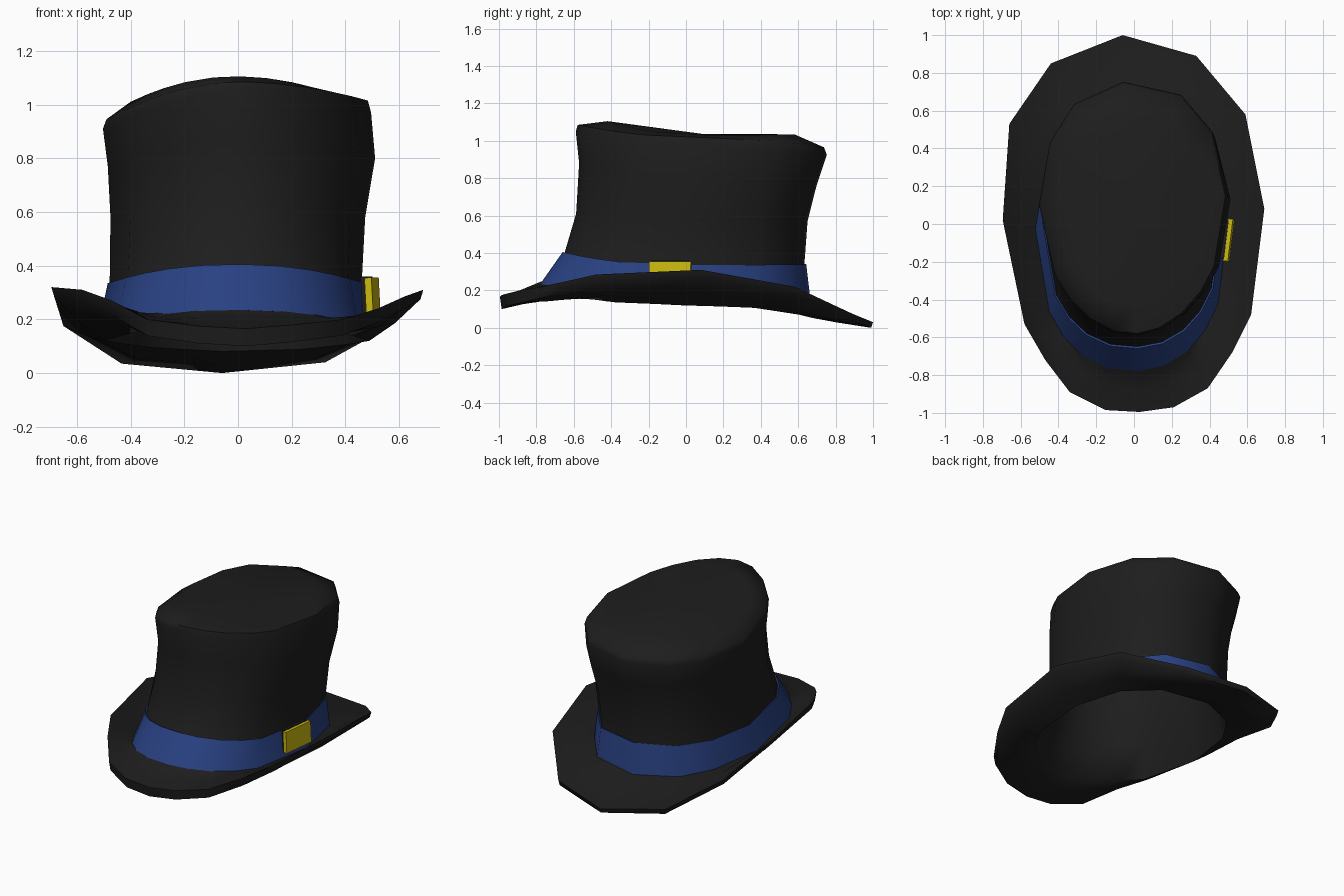
import bpy, bmesh, math

if "Cube" in bpy.data.objects:
    bpy.data.objects.remove(bpy.data.objects["Cube"])


def material(name, rgb):
    m = bpy.data.materials.new(name)
    m.diffuse_color = (*rgb, 1)
    m.use_nodes = True
    m.node_tree.nodes["Principled BSDF"].inputs["Base Color"].default_value = m.diffuse_color
    return m


BLACK = material("black felt", (0.0125, 0.0125, 0.0125))
BLUE = material("blue ribbon", (0.022, 0.053, 0.225))
YELLOW = material("yellow buckle", (0.60, 0.49, 0.005))

# Brim edge seen from the top: x, y, upper z
EDGE = [(.69, .08, .31), (.59, .58, .22), (.33, .89, .075), (-.06, 1, .03),
        (-.44, .85, .07), (-.66, .53, .21), (-.695, .02, .32), (-.58, -.53, .31),
        (-.47, -.72, .27), (-.34, -.89, .20), (-.15, -.985, .175), (.03, -.995, .165),
        (.21, -.97, .18), (.39, -.87, .20), (.52, -.68, .24), (.62, -.48, .285)]
ANGLES = [math.atan2(y, x / 0.7) for x, y, z in EDGE]


def ring(x_left, x_right, y_front, y_back, z_left, z_right, z_front, z_back, front_power=0.9):
    """Squarish oval with its own height on each of the four sides."""
    pts = []
    for a in ANGLES:
        c, s = math.cos(a), math.sin(a)
        power = 0.9 if s > 0 else front_power
        px = math.copysign(abs(c) ** power, c)
        py = math.copysign(abs(s) ** power, s)
        x = (x_left + x_right) / 2 + (x_right - x_left) / 2 * px
        y = (y_front + y_back) / 2 + (y_back - y_front) / 2 * py
        z = (z_right if c > 0 else z_left) * c * c + (z_back if s > 0 else z_front) * s * s
        pts.append((x, y, z))
    return pts


def blend(r1, r2, t, dz=0.0):
    return [(a[0] + (b[0] - a[0]) * t, a[1] + (b[1] - a[1]) * t,
             a[2] + (b[2] - a[2]) * t + dz) for a, b in zip(r1, r2)]


def loft(name, rings, mat, caps=None, closed=False, angle=40):
    bm = bmesh.new()
    loops = [[bm.verts.new(p) for p in r] for r in rings]
    n = len(ANGLES)
    pairs = list(zip(loops, loops[1:]))
    if closed:
        pairs.append((loops[-1], loops[0]))
    for lo, hi in pairs:
        for i in range(n):
            j = (i + 1) % n
            bm.faces.new((lo[i], lo[j], hi[j], hi[i]))
    if caps:
        for loop, p in zip((loops[0], loops[-1]), caps):
            tip = bm.verts.new(p)
            for i in range(n):
                bm.faces.new((loop[i], loop[(i + 1) % n], tip))
    bmesh.ops.recalc_face_normals(bm, faces=bm.faces)
    return finish(name, bm, mat, angle)


def finish(name, bm, mat, angle):
    me = bpy.data.meshes.new(name)
    bm.to_mesh(me)
    bm.free()
    ob = bpy.data.objects.new(name, me)
    bpy.context.collection.objects.link(ob)
    me.materials.append(mat)
    bpy.ops.object.select_all(action='DESELECT')
    ob.select_set(True)
    bpy.context.view_layer.objects.active = ob
    bpy.ops.object.shade_smooth_by_angle(angle=math.radians(angle))
    return ob


# Hollow hat shell: inside of the crown, under the brim, over the edge, up the crown
edge_top = EDGE
edge_low = [(x * .985, y * .99, max(0, z - (.035 + .03 * max(0, -y)))) for x, y, z in EDGE]
under = ring(-.50, .49, -.70, .63, .12, .12, .19, .08)
base = ring(-.515, .497, -.765, .66, .16, .17, .24, .14)
shell = [
    ring(-.44, .44, -.52, .66, .88, .95, 1.02, .91, 1.0),
    ring(-.43, .43, -.54, .61, .58, .60, .64, .57, 1.0),
    ring(-.44, .43, -.60, .59, .33, .33, .38, .32, .95),
    under,
    blend(under, edge_low, .5, -.012),
    edge_low,
    edge_top,
    blend(base, edge_top, .85, -.004),
    blend(base, edge_top, .45, -.006),
    base,
    ring(-.478, .462, -.65, .635, .335, .335, .40, .34),
    ring(-.475, .475, -.588, .652, .58, .58, .61, .57, 1.0),
    ring(-.485, .512, -.572, .70, .77, .80, .88, .76, 1.05),
    ring(-.503, .497, -.59, .755, .91, .97, 1.05, .925, 1.05),
    ring(-.49, .485, -.58, .74, .945, 1.015, 1.085, .965, 1.05),
    ring(-.40, .38, -.42, .58, 1.01, 1.03, 1.105, 1.035, 1.0),
]
loft("hat_shell", shell, BLACK, caps=((0, .08, .96), (0, .1, 1.035)), angle=62)

# Ribbon around the foot of the crown
band = [
    ring(-.525, .502, -.78, .67, .15, .165, .235, .13),
    ring(-.485, .470, -.66, .645, .335, .335, .405, .34),
    ring(-.46, .45, -.63, .62, .325, .325, .39, .33),
    ring(-.50, .48, -.74, .64, .15, .165, .225, .13),
]
loft("ribbon_band", band, BLUE, closed=True)


# Buckle on the right side with a dark backing
def plate(name, centre, size, mat):
    bm = bmesh.new()
    bmesh.ops.create_cube(bm, size=1)
    bmesh.ops.scale(bm, verts=bm.verts, vec=size)
    ob = finish(name, bm, mat, 30)
    ob.location = centre
    ob.rotation_euler = (0, math.radians(-3), math.radians(-7))


plate("buckle_backing", (.482, -.085, .285), (.02, .20, .15), BLACK)
plate("buckle", (.501, -.085, .285), (.026, .225, .14), YELLOW)
